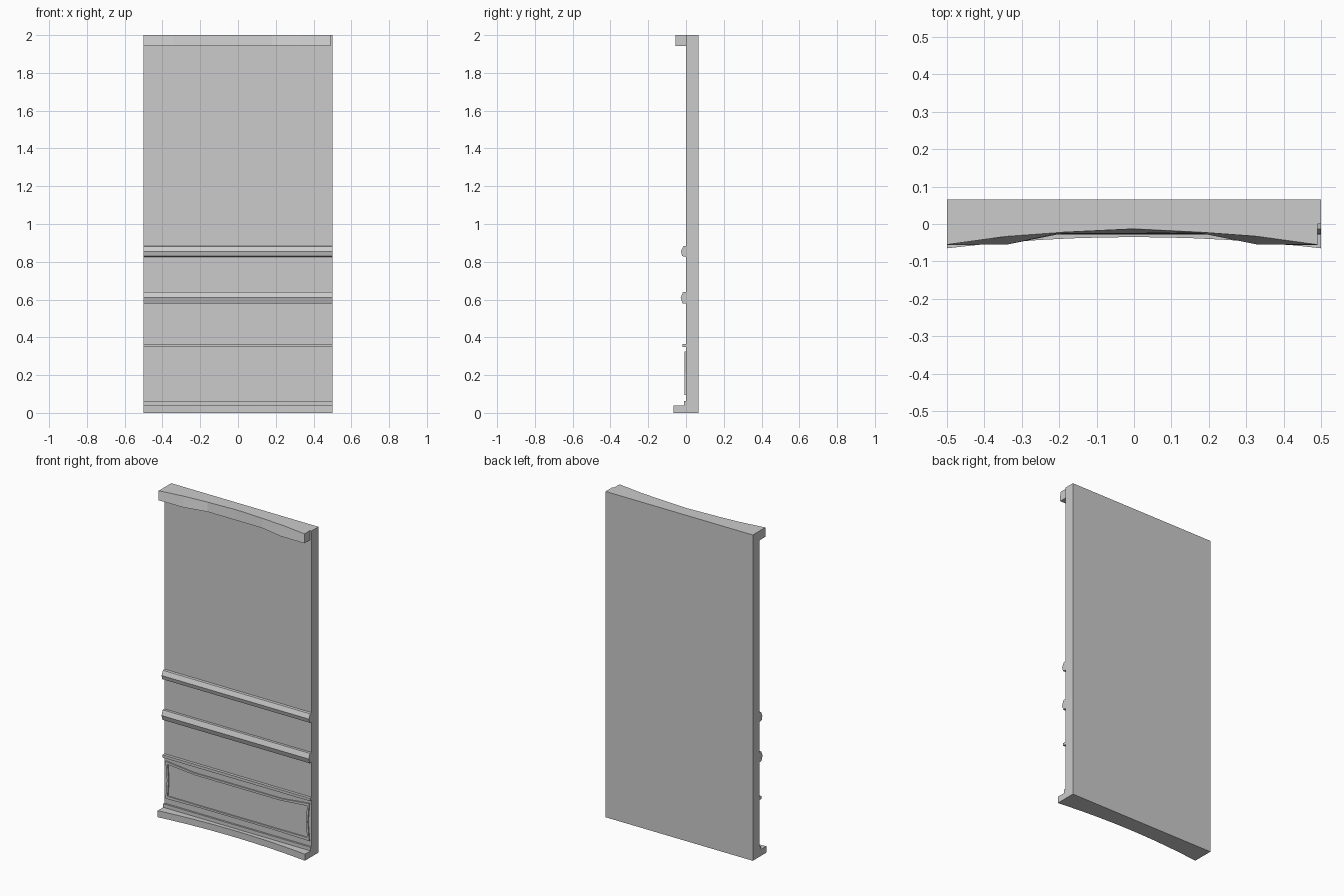
import bpy
import bmesh

cube = bpy.data.objects.get("Cube")
if cube:
    bpy.data.objects.remove(cube, do_unlink=True)

grey = bpy.data.materials.new("plain grey")
grey.use_nodes = True
color = (0.6, 0.6, 0.6, 1)
grey.diffuse_color = color
grey.node_tree.nodes["Principled BSDF"].inputs["Base Color"].default_value = color


def loft(name, loops, closed=False):
    """Skin matching rings of points; cap the ends or close into a ring."""
    bm = bmesh.new()
    rings = [[bm.verts.new(p) for p in loop] for loop in loops]
    n = len(rings[0])
    pairs = list(zip(rings, rings[1:]))
    if closed:
        pairs.append((rings[-1], rings[0]))
    else:
        bm.faces.new(rings[0])
        bm.faces.new(rings[-1])
    for a, b in pairs:
        for i in range(n):
            j = (i + 1) % n
            bm.faces.new((a[i], a[j], b[j], b[i]))
    bmesh.ops.recalc_face_normals(bm, faces=bm.faces)
    mesh = bpy.data.meshes.new(name)
    bm.to_mesh(mesh)
    bm.free()
    mesh.materials.append(grey)
    obj = bpy.data.objects.new(name, mesh)
    bpy.context.collection.objects.link(obj)
    return obj


def rail(name, profile):
    """Extrude a (y, z) profile across the full width."""
    return loft(name, [[(x, y, z) for y, z in profile] for x in (-0.5, 0.5)])


def strip(name, y0, y1, z0, z1):
    return rail(name, [(y0, z0), (y1, z0), (y1, z1), (y0, z1)])


# Wall slab
strip("wall_panel", 0.0, 0.066, 0.0, 2.0)

# Bevelled rails and the thin trim
rail("upper_rail", [(0.004, 0.885), (-0.014, 0.882), (-0.027, 0.855),
                    (-0.02, 0.83), (0.004, 0.825)])
rail("lower_rail", [(0.004, 0.64), (-0.016, 0.64), (-0.028, 0.61),
                    (-0.018, 0.58), (0.004, 0.58)])
strip("thin_trim", -0.018, 0.004, 0.348, 0.365)

# Skirting: a concave foot and a shallow step
foot = []
for i in range(13):
    x = -0.5 + i / 12
    y = -0.035 - 0.12 * x * x
    foot.append([(x, 0.004, 0), (x, y, 0), (x, y, 0.04), (x, 0.004, 0.04)])
loft("skirting_foot", foot)
strip("skirting_step", -0.011, 0.004, 0.04, 0.062)

# Cornice: front hollows toward the middle, fuller along the lower edge
stations = [(-0.5, -0.055, -0.056), (-0.34, -0.033, -0.055),
            (-0.19, -0.022, -0.025), (0, -0.013, -0.025),
            (0.18, -0.022, -0.025), (0.33, -0.033, -0.055),
            (0.49, -0.055, -0.056)]
loft("cornice", [[(x, 0.004, 1.942), (x, low, 1.942), (x, top, 2), (x, 0.004, 2)]
                 for x, top, low in stations])

# Raised frame with waisted sides and a dipped top edge
half_outer = [(0.30, 0.305), (0.488, 0.325), (0.478, 0.21), (0.488, 0.095), (0.25, 0.1)]
half_inner = [(0.29, 0.292), (0.474, 0.308), (0.467, 0.21), (0.474, 0.113), (0.24, 0.112)]
outer, inner = [h + [(-x, z) for x, z in reversed(h)] for h in (half_outer, half_inner)]
loft("raised_frame", [[(ox, 0.002, oz), (ox, -0.007, oz), (ix, -0.007, iz), (ix, 0.002, iz)]
                      for (ox, oz), (ix, iz) in zip(outer, inner)], closed=True)
